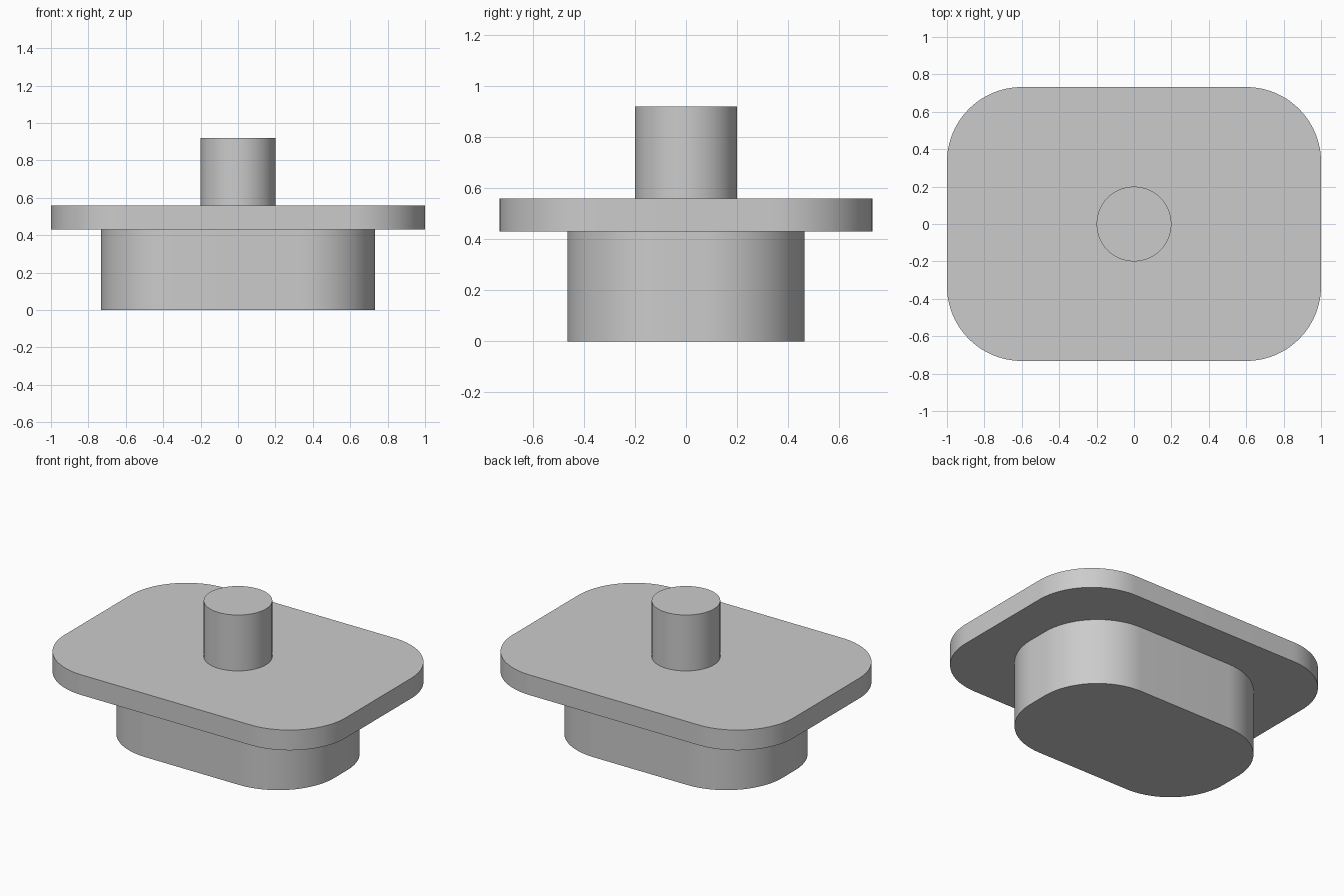
import bpy, bmesh, math

if "Cube" in bpy.data.objects:
    bpy.data.objects.remove(bpy.data.objects["Cube"])

grey = bpy.data.materials.new("plain grey")
grey.diffuse_color = (0.6, 0.6, 0.6, 1)
grey.use_nodes = True
grey.node_tree.nodes["Principled BSDF"].inputs["Base Color"].default_value = grey.diffuse_color


def rounded_slab(name, half_x, half_y, radius, z0, z1, steps=24):
    """Extrude a rectangle with rounded corners from z0 to z1."""
    bm = bmesh.new()
    ring = []
    for quarter, (sx, sy) in enumerate([(1, 1), (-1, 1), (-1, -1), (1, -1)]):
        for i in range(steps + 1):
            a = (quarter + i / steps) * math.pi / 2
            ring.append(bm.verts.new((sx * (half_x - radius) + radius * math.cos(a),
                                      sy * (half_y - radius) + radius * math.sin(a), z0)))
    # A full circle has coincident corner ends
    bmesh.ops.remove_doubles(bm, verts=ring, dist=1e-5)
    bm.verts.ensure_lookup_table()
    face = bm.faces.new(list(bm.verts))
    extruded = bmesh.ops.extrude_face_region(bm, geom=[face], use_keep_orig=True)
    top = [v for v in extruded["geom"] if isinstance(v, bmesh.types.BMVert)]
    bmesh.ops.translate(bm, verts=top, vec=(0, 0, z1 - z0))
    bmesh.ops.recalc_face_normals(bm, faces=bm.faces)
    mesh = bpy.data.meshes.new(name)
    bm.to_mesh(mesh)
    bm.free()
    mesh.materials.append(grey)
    obj = bpy.data.objects.new(name, mesh)
    bpy.context.collection.objects.link(obj)
    bpy.ops.object.select_all(action='DESELECT')
    obj.select_set(True)
    bpy.context.view_layer.objects.active = obj
    bpy.ops.object.shade_smooth_by_angle(angle=math.radians(30))
    return obj


# Lower plug, wide flange and round stem
rounded_slab("lower_plug", 0.733, 0.465, 0.4, 0.0, 0.43)
rounded_slab("flange", 1.0, 0.732, 0.4, 0.43, 0.56)
rounded_slab("stem", 0.2, 0.2, 0.2, 0.56, 0.92)
